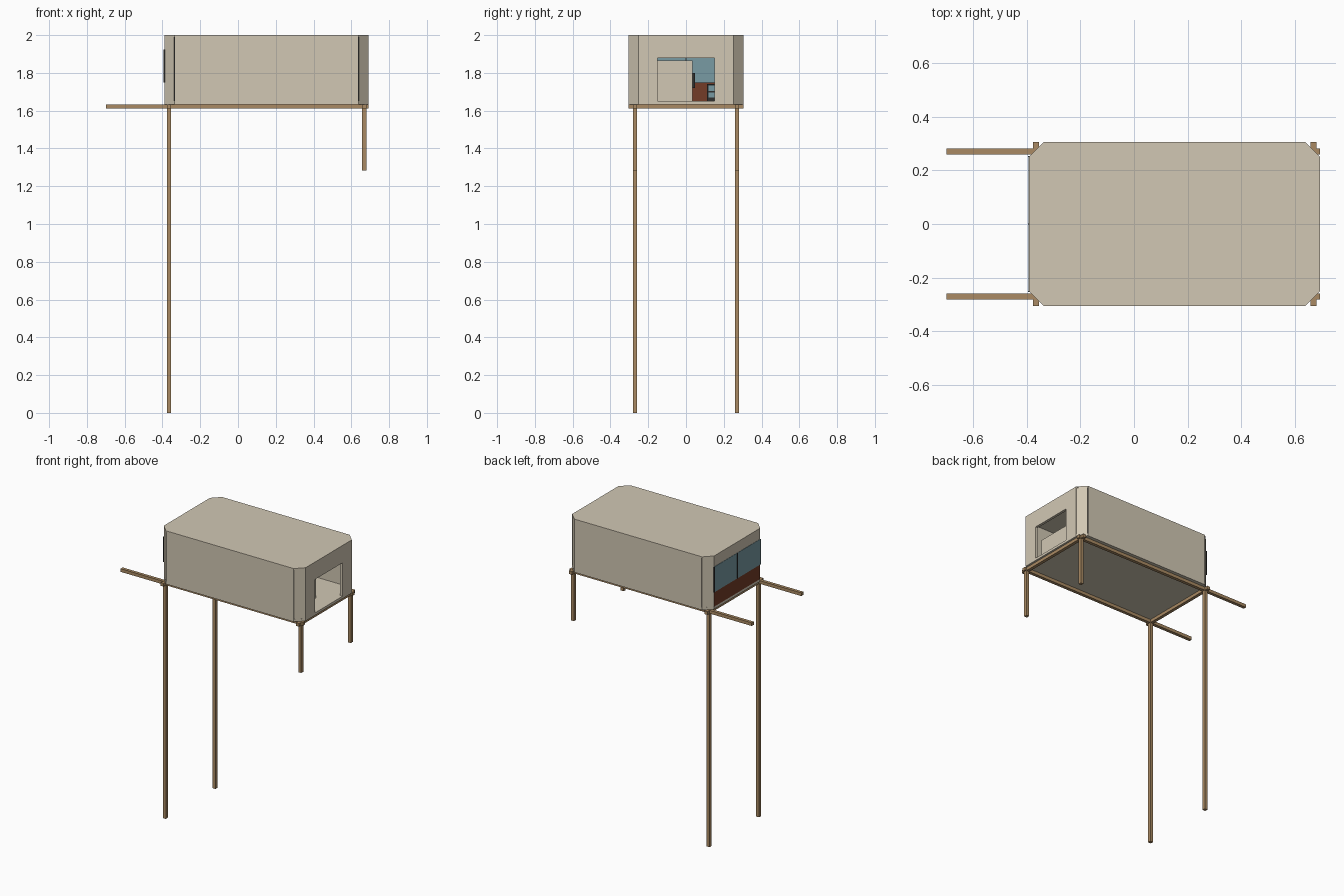
import bpy, bmesh

if "Cube" in bpy.data.objects:
    bpy.data.objects.remove(bpy.data.objects["Cube"])

def material(name, rgb):
    m = bpy.data.materials.new(name)
    m.diffuse_color = (*rgb, 1)
    m.use_nodes = True
    m.node_tree.nodes["Principled BSDF"].inputs["Base Color"].default_value = m.diffuse_color
    return m

BEIGE = material("warm_beige", (0.64, 0.575, 0.455))
WOOD = material("timber", (0.40, 0.255, 0.125))
BLUE = material("window_blue", (0.19, 0.325, 0.37))
BROWN = material("red_brown", (0.175, 0.045, 0.02))
DARK = material("dark_grey", (0.03, 0.03, 0.028))

def prism(name, pts, z0, z1, mat):
    """Extrude a plan outline between two heights."""
    bm = bmesh.new()
    face = bm.faces.new([bm.verts.new((x, y, z0)) for x, y in pts])
    ext = bmesh.ops.extrude_face_region(bm, geom=[face])
    for v in ext["geom"]:
        if isinstance(v, bmesh.types.BMVert):
            v.co.z = z1
    bmesh.ops.recalc_face_normals(bm, faces=bm.faces[:])
    me = bpy.data.meshes.new(name)
    bm.to_mesh(me)
    bm.free()
    me.materials.append(mat)
    ob = bpy.data.objects.new(name, me)
    bpy.context.collection.objects.link(ob)
    return ob

def box(name, x, y, z, mat):
    return prism(name, [(x[0], y[0]), (x[1], y[0]), (x[1], y[1]), (x[0], y[1])], *z, mat)

X0, X1, Y, C, T = -0.39, 0.692, 0.305, 0.054, 0.018   # cabin plan, chamfer, wall thickness
FLOOR, CEIL = 1.65, 1.99

# Floor and roof slabs with chamfered corners
plan = [(X0 + C, -Y), (X1 - C, -Y), (X1, -Y + C), (X1, Y - C),
        (X1 - C, Y), (X0 + C, Y), (X0, Y - C), (X0, -Y + C)]
prism("floor_slab", plan, 1.633, FLOOR, BEIGE)
prism("roof_slab", plan, CEIL, 2.0, BEIGE)

# Long walls and chamfered corner panels, with dark joint strips
for s, side in ((-1, "front"), (1, "back")):
    box(side + "_wall", (X0 + C + 0.003, X1 - C - 0.003), sorted((s * Y, s * (Y - T))),
        (FLOOR, CEIL), BEIGE)
    for xe, d, end in ((X0, 1, "left"), (X1, -1, "right")):
        a, b = (xe + d * C, s * (Y - 0.001)), (xe + d * 0.001, s * (Y - C))
        prism(f"{side}_{end}_corner_panel",
              [a, b, (b[0] + d * T, b[1]), (a[0], a[1] - s * T)], FLOOR, CEIL, BEIGE)
        box(f"{side}_{end}_joint", sorted((xe + d * (C - 0.002), xe + d * (C + 0.004))),
            sorted((s * (Y - 0.002), s * (Y - T))), (FLOOR, CEIL), DARK)

# Right end wall around the doorway
E, R = Y - C, (X1 - T, X1)
box("doorway_front_wall", R, (-E, -0.152), (FLOOR, CEIL), BEIGE)
box("doorway_back_wall", R, (0.15, E), (FLOOR, CEIL), BEIGE)
box("doorway_lintel", R, (-0.152, 0.15), (1.88, CEIL), BEIGE)

# Left end wall: lower panel, window panes, header and thin frame bars
L = (X0, X0 + T)
box("lower_panel", L, (-E, E), (FLOOR, 1.75), BROWN)
box("window_header", L, (-E, E), (1.925, CEIL), BEIGE)
for y0, y1, side in ((-E, -0.002, "front"), (0.002, E, "back")):
    box(side + "_window_pane", (X0 - 0.002, X0 + 0.01), (y0, y1), (1.75, 1.925), BLUE)
for y in (-E, 0, E):
    box("window_bar", (X0 - 0.004, X0 + 0.012), (y - 0.002, y + 0.002), (1.75, 1.925), DARK)

# Interior room block and small furniture
box("inner_room", (0.30, 0.57), (-0.24, 0.035), (FLOOR, 1.865), BEIGE)
box("inner_room_fitting", (0.32, 0.34), (0.035, 0.048), (1.72, 1.80), DARK)
box("cabinet", (0.0, 0.1), (0.11, 0.18), (FLOOR, 1.74), DARK)
for z in (1.67, 1.705):
    box("cabinet_drawer", (0.1, 0.104), (0.118, 0.172), (z, z + 0.027), BLUE)

# Timber platform beams and legs
for s, side in ((-1, "front"), (1, "back")):
    y = (s * 0.27 - 0.011, s * 0.27 + 0.011)
    box(side + "_long_beam", (-0.698, X1), y, (1.611, 1.633), WOOD)
    box(side + "_tall_leg", (-0.376, -0.354), y, (0, 1.612), WOOD)
    box(side + "_short_leg", (0.657, 0.679), y, (1.282, 1.612), WOOD)
for x, end in ((-0.365, "left"), (0.668, "right")):
    box(end + "_cross_beam", (x - 0.011, x + 0.011), (-Y, Y), (1.6105, 1.6325), WOOD)
